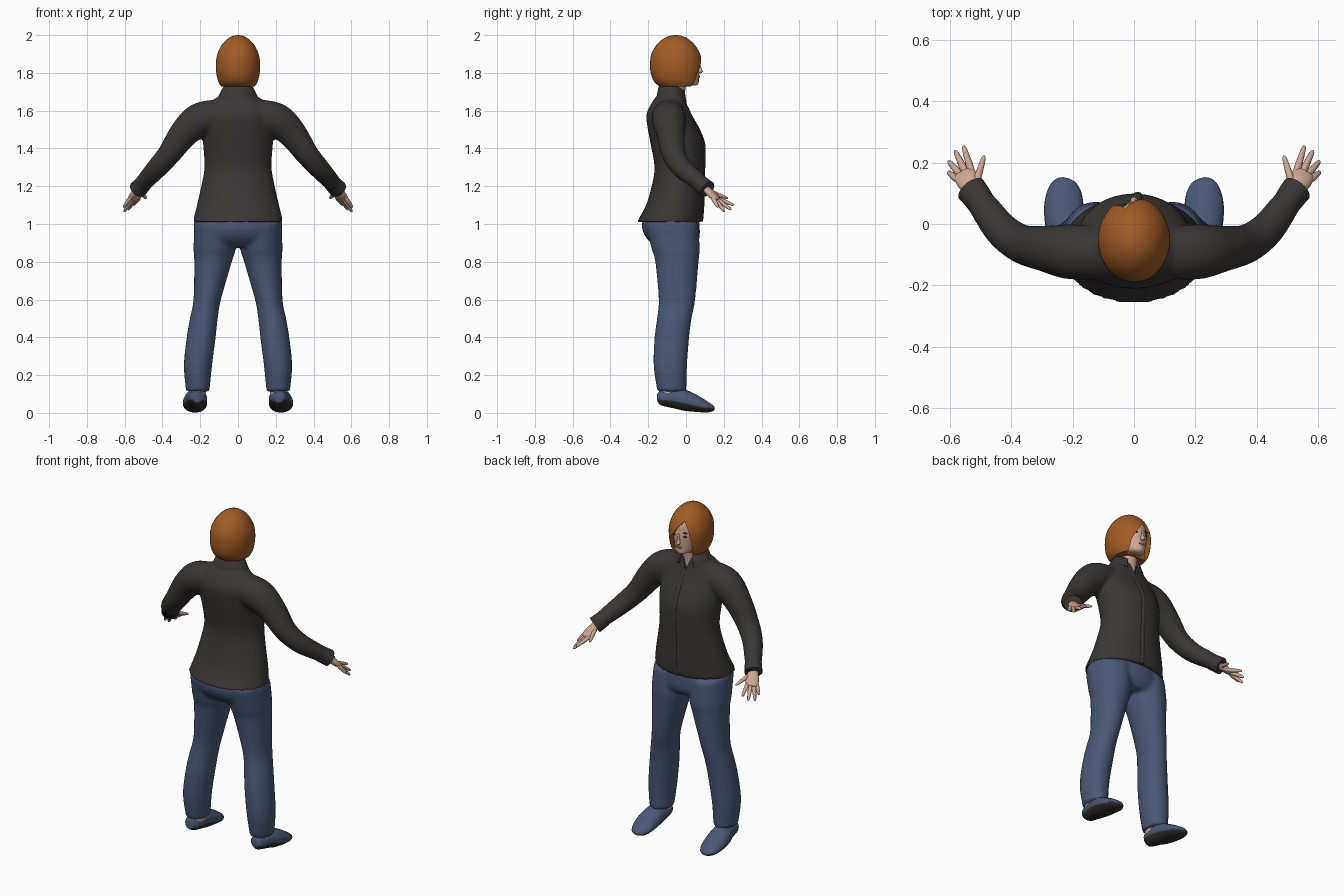
import bpy, bmesh, math
from mathutils import Vector

if "Cube" in bpy.data.objects:
    bpy.data.objects.remove(bpy.data.objects["Cube"])

def material(name, rgb):
    m = bpy.data.materials.new(name)
    m.diffuse_color = (*rgb, 1)
    m.use_nodes = True
    m.node_tree.nodes["Principled BSDF"].inputs["Base Color"].default_value = m.diffuse_color
    return m

JACKET = material("charcoal cloth", (0.045, 0.037, 0.037))
JEANS = material("denim blue", (0.068, 0.098, 0.185))
HAIR = material("copper hair", (0.36, 0.105, 0.018))
SKIN = material("skin", (0.62, 0.39, 0.29))
SOLE = material("dark sole", (0.035, 0.027, 0.025))
LIPS = material("lips", (0.42, 0.17, 0.14))
Z = Vector((0, 0, 1))

def smooth_rows(rows, steps=4):
    """Catmull-Rom interpolation of (x, y, z, a, b) rows."""
    out = []
    for i in range(len(rows) - 1):
        q = [rows[max(i - 1, 0)], rows[i], rows[i + 1], rows[min(i + 2, len(rows) - 1)]]
        for k in range(steps):
            t = k / steps
            out.append([0.5 * (2 * b + (c - a) * t + (2 * a - 5 * b + 4 * c - d) * t * t
                               + (3 * b - a - 3 * c + d) * t ** 3) for a, b, c, d in zip(*q)])
    return out + [list(rows[-1])]

def loft(bm, rows, level=True, side=1, n=24, steps=4):
    """Closed skin over elliptic rings, level or square to their path."""
    rows = smooth_rows(rows, steps)
    rings = []
    for i, (x, y, z, a, b) in enumerate(rows):
        u, v = Vector((1, 0, 0)), Vector((0, 1, 0))
        if not level:
            t = Vector(rows[min(i + 1, len(rows) - 1)][:3]) - Vector(rows[max(i - 1, 0)][:3])
            t.normalize()
            u = t.cross(Z).normalized()
            v = u.cross(t)
        ring = []
        for k in range(n):
            w = 2 * math.pi * k / n
            p = Vector((x, y, z)) + u * max(a, .001) * math.cos(w) + v * max(b, .001) * math.sin(w)
            ring.append(bm.verts.new((p.x * side, p.y, p.z)))
        rings.append(ring)
    for r, s in zip(rings, rings[1:]):
        for k in range(n):
            bm.faces.new((r[k], r[(k + 1) % n], s[(k + 1) % n], s[k]))
    bm.faces.new(rings[0])
    bm.faces.new(rings[-1])

def to_object(name, bm, *mats):
    bmesh.ops.recalc_face_normals(bm, faces=bm.faces)
    me = bpy.data.meshes.new(name)
    bm.to_mesh(me)
    bm.free()
    for m in mats:
        me.materials.append(m)
    ob = bpy.data.objects.new(name, me)
    bpy.context.collection.objects.link(ob)
    return ob

def fuse(ob, voxel=0.011, rounds=5):
    m = ob.modifiers.new("fuse", 'REMESH')
    m.mode, m.voxel_size, m.use_smooth_shade = 'VOXEL', voxel, True
    m = ob.modifiers.new("soften", 'SMOOTH')
    m.factor, m.iterations = 0.5, rounds

def cut(ob, outline, y0, y1):
    """Cut an x-z outline out of an object between two depths."""
    bm = bmesh.new()
    near, far = [[bm.verts.new((x, y, z)) for x, z in outline] for y in (y0, y1)]
    bm.faces.new(near)
    bm.faces.new(far)
    for i in range(len(near)):
        j = (i + 1) % len(near)
        bm.faces.new((near[i], near[j], far[j], far[i]))
    cutter = to_object(ob.name + "_cutter", bm)
    cutter.hide_render = True
    cutter.hide_set(True)
    m = ob.modifiers.new("cut", 'BOOLEAN')
    m.operation, m.solver, m.object = 'DIFFERENCE', 'EXACT', cutter

def finish(ob, angle=45):
    """Bake modifiers, then shade smooth with sharp creases."""
    if ob.modifiers:
        dg = bpy.context.evaluated_depsgraph_get()
        me = bpy.data.meshes.new_from_object(ob.evaluated_get(dg))
        ob.modifiers.clear()
        ob.data = me
    ob.data.shade_smooth()
    ob.data.set_sharp_from_angle(angle=math.radians(angle))

def part(name, rows, *mats, mirrored=False, **kw):
    bm = bmesh.new()
    for s in ((1, -1) if mirrored else (1,)):
        loft(bm, rows, side=s, **kw)
    ob = to_object(name, bm, *mats)
    finish(ob)
    return ob

# Jacket: torso and both sleeves fused, with an open neck
bm = bmesh.new()
loft(bm, [(0, -.087, 1.01, .24, .174), (0, -.06, 1.1, .218, .152), (0, -.045, 1.2, .195, .137),
          (0, -.035, 1.3, .178, .132), (0, -.045, 1.42, .185, .142), (0, -.067, 1.5, .192, .135),
          (0, -.092, 1.58, .19, .118), (0, -.09, 1.64, .15, .092), (0, -.08, 1.675, .105, .078),
          (0, -.075, 1.69, .08, .065)], n=32)
for s in (1, -1):
    loft(bm, [(.12, -.095, 1.575, .085, .085), (.21, -.09, 1.548, .09, .09), (.29, -.08, 1.475, .075, .077),
              (.365, -.065, 1.37, .064, .062), (.43, -.02, 1.295, .057, .055), (.48, .045, 1.24, .05, .048),
              (.52, .1, 1.195, .042, .042)], level=False, side=s)
jacket = to_object("jacket", bm, JACKET)
fuse(jacket)
cut(jacket, [(0, 1.615), (.048, 1.76), (-.048, 1.76)], -.035, .2)
finish(jacket, 50)

# Button band and flared cuffs
part("button_band", [(.012, y, z, .014, .007) for y, z in
     ((.083, 1.012), (.09, 1.1), (.09, 1.2), (.095, 1.3), (.095, 1.42), (.067, 1.5), (.023, 1.58), (.003, 1.625))],
     JACKET, n=8)
part("cuff", [(.498, .07, 1.218, .046, .045), (.515, .094, 1.199, .048, .046), (.53, .113, 1.184, .05, .047)],
     JACKET, mirrored=True, level=False)

# Collar: folded band, open at the throat
bm = bmesh.new()
profile = [(.068, .062, 1.675), (.064, .06, 1.735), (.08, .074, 1.725), (.108, .085, 1.668)]
cols = []
for k in range(33):
    w = math.radians(118 + 304 * k / 32)
    tip = 0.03 * max(0, math.sin(w)) ** 2
    cols.append([bm.verts.new((a * math.cos(w), -.072 + b * math.sin(w), z - tip)) for a, b, z in profile])
for c, d in zip(cols, cols[1:]):
    for i in range(4):
        bm.faces.new((c[i], d[i], d[(i + 1) % 4], c[(i + 1) % 4]))
bm.faces.new(cols[0])
bm.faces.new(cols[-1])
finish(to_object("collar", bm, JACKET), 60)

# Trousers: hips and legs fused
bm = bmesh.new()
loft(bm, [(0, -.08, 1.05, .225, .145), (0, -.08, .98, .236, .153), (0, -.068, .92, .225, .138),
          (0, -.055, .88, .17, .1)], n=32)
for s in (1, -1):
    loft(bm, [(.118, -.075, 1.0, .113, .14), (.124, -.055, .87, .112, .128), (.132, -.048, .8, .1, .115),
              (.163, -.048, .6, .073, .097), (.181, -.062, .5, .074, .092), (.195, -.075, .4, .077, .092),
              (.212, -.083, .25, .075, .089), (.213, -.075, .112, .062, .077)], side=s)
trousers = to_object("trousers", bm, JEANS)
fuse(trousers)
finish(trousers, 55)

# Ankles and slip-on shoes with dark undersides
part("ankle", [(.215, -.085, .09, .045, .055), (.215, -.085, .15, .045, .06)], SKIN, mirrored=True)
shoe = part("shoe", [(.213, -.147, .08, .026, .026), (.217, -.125, .08, .043, .042), (.22, -.05, .076, .056, .054),
                     (.226, 0, .064, .063, .054), (.228, .06, .046, .064, .042), (.226, .11, .03, .054, .029),
                     (.222, .14, .024, .034, .017), (.22, .15, .023, .01, .006)],
            JEANS, SOLE, mirrored=True, level=False)
for p in shoe.data.polygons:
    p.material_index = int(p.normal.z < -0.3)

# Hands: palm, four fingers and a thumb on each side
bm = bmesh.new()
digits = [((.527, .165, 1.135), (.555, .255, 1.1)), ((.548, .168, 1.128), (.583, .24, 1.075)),
          ((.562, .157, 1.127), (.604, .205, 1.065)), ((.572, .143, 1.135), (.606, .17, 1.088)),
          ((.515, .13, 1.17), (.487, .222, 1.135))]
for s in (1, -1):
    loft(bm, [(.51, .085, 1.205, .026, .024), (.525, .11, 1.182, .028, .02), (.542, .142, 1.152, .037, .019),
              (.553, .165, 1.13, .034, .014), (.556, .171, 1.125, .024, .007)], level=False, side=s, n=16)
    for root, tip in digits:
        r, t = Vector(root), Vector(tip)
        loft(bm, [(*r.lerp(t, f), w, w) for f, w in ((-.15, .01), (.2, .012), (.6, .01), (.92, .007), (1, .002))],
             level=False, side=s, n=10, steps=2)
finish(to_object("hands", bm, SKIN))

# Neck and head
part("neck", [(0, -.065, 1.6, .075, .055), (0, -.063, 1.65, .06, .055), (0, -.058, 1.7, .052, .053),
              (0, -.045, 1.79, .052, .055)], SKIN)
part("head", [(0, .04, 1.733, .015, .014), (0, .022, 1.743, .04, .044), (0, -.005, 1.77, .06, .073),
              (0, -.025, 1.81, .075, .095), (0, -.03, 1.85, .08, .1), (0, -.04, 1.92, .073, .095),
              (0, -.05, 1.965, .04, .05)], SKIN)
part("nose", [(0, .07, 1.798, .006, .006), (0, .073, 1.805, .013, .016), (0, .069, 1.825, .008, .013),
              (0, .062, 1.86, .006, .008)], SKIN, n=12)

# Mouth, eyes and eyebrows
part("mouth", [(0, .064, 1.772, .008, .004), (0, .066, 1.778, .02, .008), (0, .068, 1.785, .009, .006)],
     LIPS, n=12)
for name, y, z, a, h in (("eyes", .058, 1.846, .014, .005), ("eyebrows", .058, 1.868, .018, .003)):
    part(name, [(.034, y, z - h, .005, .004), (.034, y, z, a, .008), (.034, y, z + h, .005, .004)],
         SOLE, mirrored=True, n=12)

# Bobbed hair with a side parting and a diagonal fringe
bm = bmesh.new()
loft(bm, [(0, -.04, 1.728, .088, .1), (0, -.048, 1.755, .105, .122), (0, -.052, 1.8, .115, .135),
          (0, -.052, 1.85, .117, .138), (0, -.054, 1.9, .109, .129), (0, -.055, 1.95, .085, .1),
          (0, -.055, 1.983, .052, .062), (0, -.055, 1.997, .022, .027), (0, -.055, 2.0, .003, .003)], n=40)
hair = to_object("hair", bm, HAIR)
cut(hair, [(-.028, 1.935), (-.058, 1.89), (-.074, 1.82), (-.07, 1.6), (.07, 1.6), (.066, 1.79), (.045, 1.84),
           (.01, 1.89)], .005, .3)
finish(hair, 50)
